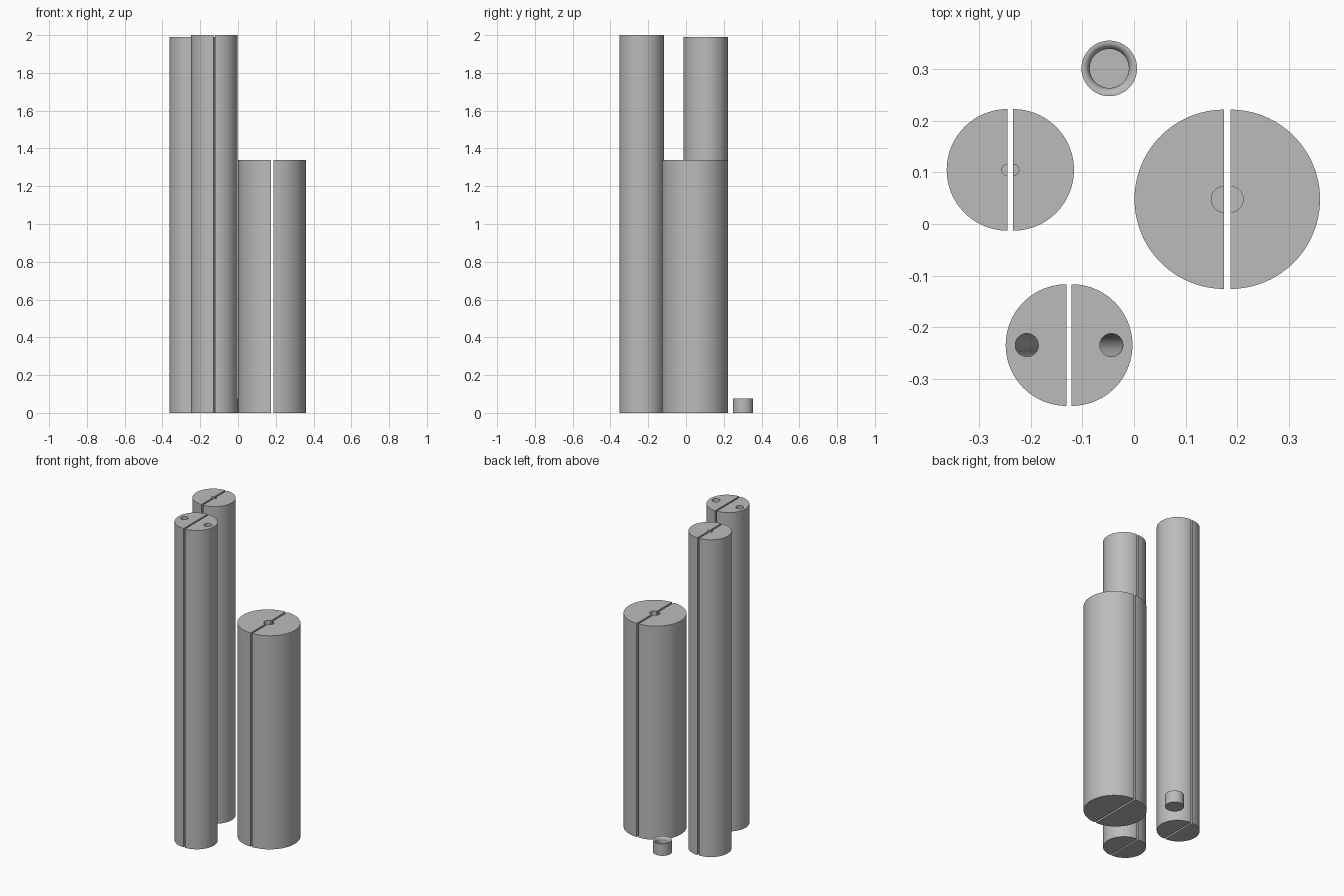
import bpy, bmesh
from math import pi, sin, cos, radians
from mathutils import Vector

cube = bpy.data.objects.get("Cube")
if cube:
    bpy.data.objects.remove(cube)

grey = bpy.data.materials.new("plain grey")
grey.use_nodes = True
grey.diffuse_color = (0.5, 0.5, 0.5, 1)
grey.node_tree.nodes["Principled BSDF"].inputs["Base Color"].default_value = (0.5, 0.5, 0.5, 1)


def add_object(name, bm):
    bmesh.ops.recalc_face_normals(bm, faces=bm.faces)
    mesh = bpy.data.meshes.new(name)
    bm.to_mesh(mesh)
    bm.free()
    mesh.materials.append(grey)
    obj = bpy.data.objects.new(name, mesh)
    bpy.context.collection.objects.link(obj)
    return obj


def smooth(obj):
    bpy.ops.object.select_all(action="DESELECT")
    obj.select_set(True)
    bpy.context.view_layer.objects.active = obj
    bpy.ops.object.shade_smooth_by_angle(angle=radians(30))


def extrude_outline(points, base, shift):
    """Prism from an xy outline at height base, swept along shift."""
    bm = bmesh.new()
    face = bm.faces.new([bm.verts.new((x, y, base)) for x, y in points])
    top = bmesh.ops.extrude_face_region(bm, geom=[face])["geom"]
    bmesh.ops.translate(bm, verts=[v for v in top if isinstance(v, bmesh.types.BMVert)], vec=shift)
    return bm


def arc(cx, cy, radius, start, end, steps):
    return [(cx + radius * cos(start + (end - start) * i / steps),
             cy + radius * sin(start + (end - start) * i / steps)) for i in range(steps + 1)]


def split_cylinder(name, x, y, radius, height, gap, bore=0, side_bore=0):
    """Two half cylinders with a slit between, and blind bores from the top."""
    for side, label in ((-1, "right"), (1, "left")):
        flat_x = x + side * gap / 2
        start = -pi / 2 if side > 0 else pi / 2
        outline = arc(flat_x, y, radius, start, start + pi, 48)
        half = add_object(f"{name}_{label}_half", extrude_outline(outline, 0, Vector((0, 0, height))))
        size = bore or side_bore
        if size:
            # central bore runs straight down, side bores lean inward
            cx = flat_x if bore else flat_x + side * 0.077
            lean = 0 if bore else -side * 0.045
            depth = height - 0.1 if bore else 0.8
            circle = arc(cx, y, size, 0, 2 * pi, 32)[:-1]
            down = Vector((lean, 0, -depth))
            cutter = add_object("bore_cutter", extrude_outline(
                [(px - lean * 0.02, py) for px, py in circle], height + depth * 0.02, down * 1.02))
            cutter.hide_render = True
            mod = half.modifiers.new("bore", "BOOLEAN")
            mod.operation = "DIFFERENCE"
            mod.solver = "EXACT"
            mod.object = cutter
            bpy.ops.object.select_all(action="DESELECT")
            half.select_set(True)
            bpy.context.view_layer.objects.active = half
            bpy.ops.object.modifier_apply(modifier="bore")
            bpy.data.objects.remove(cutter)
        smooth(half)


# Three slit cylinders
split_cylinder("back_tall_cylinder", -0.24, 0.105, 0.118, 1.99, 0.011, bore=0.011)
split_cylinder("front_tall_cylinder", -0.126, -0.235, 0.118, 2.0, 0.01, side_bore=0.0225)
split_cylinder("wide_cylinder", 0.181, 0.048, 0.174, 1.34, 0.012, bore=0.025)

# Small cup with a rounded inner lip, spun from a profile
bm = bmesh.new()
lip = [(0.051 - 0.013 * sin(a), 0.057 + 0.018 * cos(a)) for a in (i * pi / 12 for i in range(7))]
profile = [(0, 0), (0.054, 0), (0.054, 0.075)] + lip + [(0.038, 0.035), (0, 0.035)]
verts = [bm.verts.new((r, 0, z)) for r, z in profile]
edges = [bm.edges.new(pair) for pair in zip(verts, verts[1:])]
bmesh.ops.spin(bm, geom=verts + edges, cent=(0, 0, 0), axis=(0, 0, 1), angle=2 * pi, steps=48)
bmesh.ops.remove_doubles(bm, verts=bm.verts, dist=0.0001)
cup = add_object("small_cup", bm)
cup.location = (-0.048, 0.302, 0)
smooth(cup)
